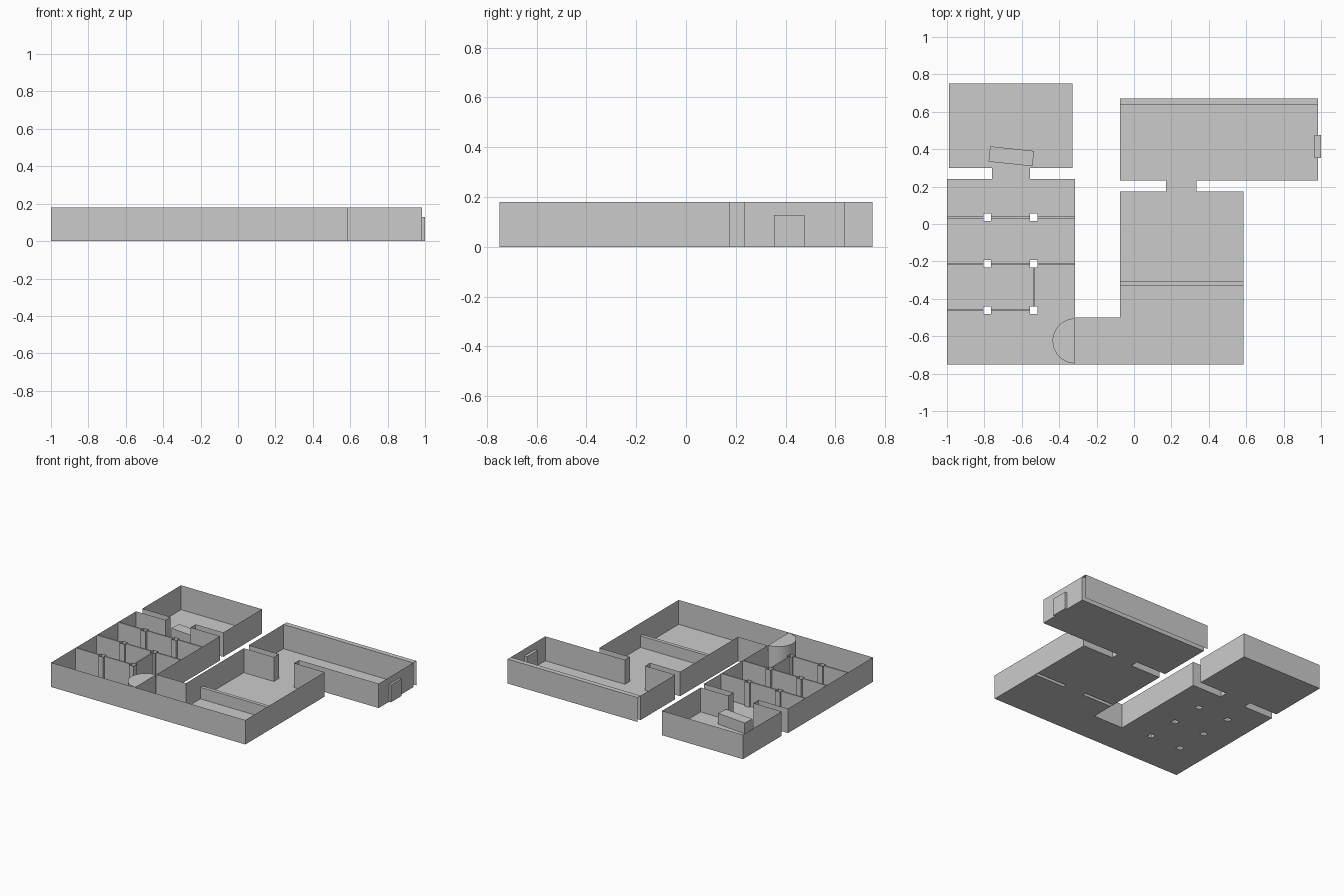
import bpy, bmesh, math

if "Cube" in bpy.data.objects:
    bpy.data.objects.remove(bpy.data.objects["Cube"])

H = 0.18  # wall height


def new_object(name, bm):
    mesh = bpy.data.meshes.new(name)
    bm.to_mesh(mesh)
    bm.free()
    obj = bpy.data.objects.new(name, mesh)
    bpy.context.collection.objects.link(obj)
    return obj


def rect(x0, y0, x1, y1):
    return [(x0, y0), (x1, y0), (x1, y1), (x0, y1)]


def sheet(name, pts, h=H, closed=True, cap=False, base=False):
    """Raise thin sheets along a path, optionally with a lid and a base."""
    bm = bmesh.new()
    lo = [bm.verts.new((x, y, 0)) for x, y in pts]
    hi = [bm.verts.new((x, y, h)) for x, y in pts]
    n = len(pts)
    for i in range(n if closed else n - 1):
        j = (i + 1) % n
        bm.faces.new((lo[i], lo[j], hi[j], hi[i]))
    if cap:
        bm.faces.new(hi)
    if base:
        bm.faces.new(lo[::-1])
    return new_object(name, bm)


# Outline of the connected rooms, counter-clockwise
outline = [(-1, -.75), (.585, -.75), (.585, .175), (.335, .175), (.335, .233),
           (.985, .233), (.985, .636), (-.075, .636), (-.075, .233), (.17, .233),
           (.17, .175), (-.075, .175), (-.075, -.5), (-.315, -.5), (-.315, .24),
           (-.555, .24), (-.555, .30), (-.33, .30), (-.33, .75), (-.99, .75),
           (-.99, .30), (-.76, .30), (-.76, .24), (-1, .24)]
sheet("outer_walls", outline)

# Floor with openings under the pillars and the low partition
px, py, r = (-.785, -.535), (.035, -.213, -.46), .02
pillars = [rect(x - r, y - r, x + r, y + r) for x in px for y in py]
slots = [rect(-.073, -.331, .17, -.305), rect(.335, -.331, .583, -.305)]
bm = bmesh.new()
for loop in [outline] + pillars + slots:
    vs = [bm.verts.new((x, y, 0)) for x, y in loop]
    for i in range(len(vs)):
        bm.edges.new((vs[i - 1], vs[i]))
bmesh.ops.triangle_fill(bm, use_beauty=True, edges=bm.edges[:], normal=(0, 0, 1))
new_object("floor", bm)

# Hollow pillars
for p in pillars:
    sheet("pillar", p)

# Thin partitions between the pillars
t = .005
for y, right in zip(py, (-.315, -.315, None)):
    spans = [(-1, px[0] - r), (px[0] + r, px[1] - r)]
    if right is not None:
        spans.append((px[1] + r, right))
    for a, b in spans:
        sheet("partition", rect(a, y - t, b, y + t), cap=True)
sheet("partition_side", rect(px[1] - t, py[2] + r, px[1] + t, py[1] - r), cap=True)

# Low wall across the large room
sheet("low_wall", rect(-.075, -.331, .585, -.305), h=.085, cap=True)

# Thick back wall: lid and outer skin, open at the ends
bm = bmesh.new()
v = [bm.verts.new(c) for c in ((.985, .636, H), (-.075, .636, H), (-.075, .672, H),
                               (.985, .672, H), (-.075, .672, 0), (.985, .672, 0))]
bm.faces.new((v[0], v[3], v[2], v[1]))
bm.faces.new((v[3], v[5], v[4], v[2]))
new_object("back_wall_skin", bm)

# Half-round drum at the corridor mouth
arc = [(-.315 + .12 * math.cos(a), -.625 + .12 * math.sin(a))
       for a in (math.pi / 2 + math.pi * i / 32 for i in range(33))]
sheet("half_drum", arc, cap=True)

# Turned counter in the far room
c, s = math.cos(math.radians(-6)), math.sin(math.radians(-6))
counter = [(-.656 + x * c - y * s, .362 + x * s + y * c)
           for x, y in rect(-.118, -.041, .118, .041)]
sheet("counter", counter, h=.08, cap=True, base=True)

# Door in the right wall
sheet("door", rect(.964, .353, 1.0, .476), h=.128, cap=True, base=True)
